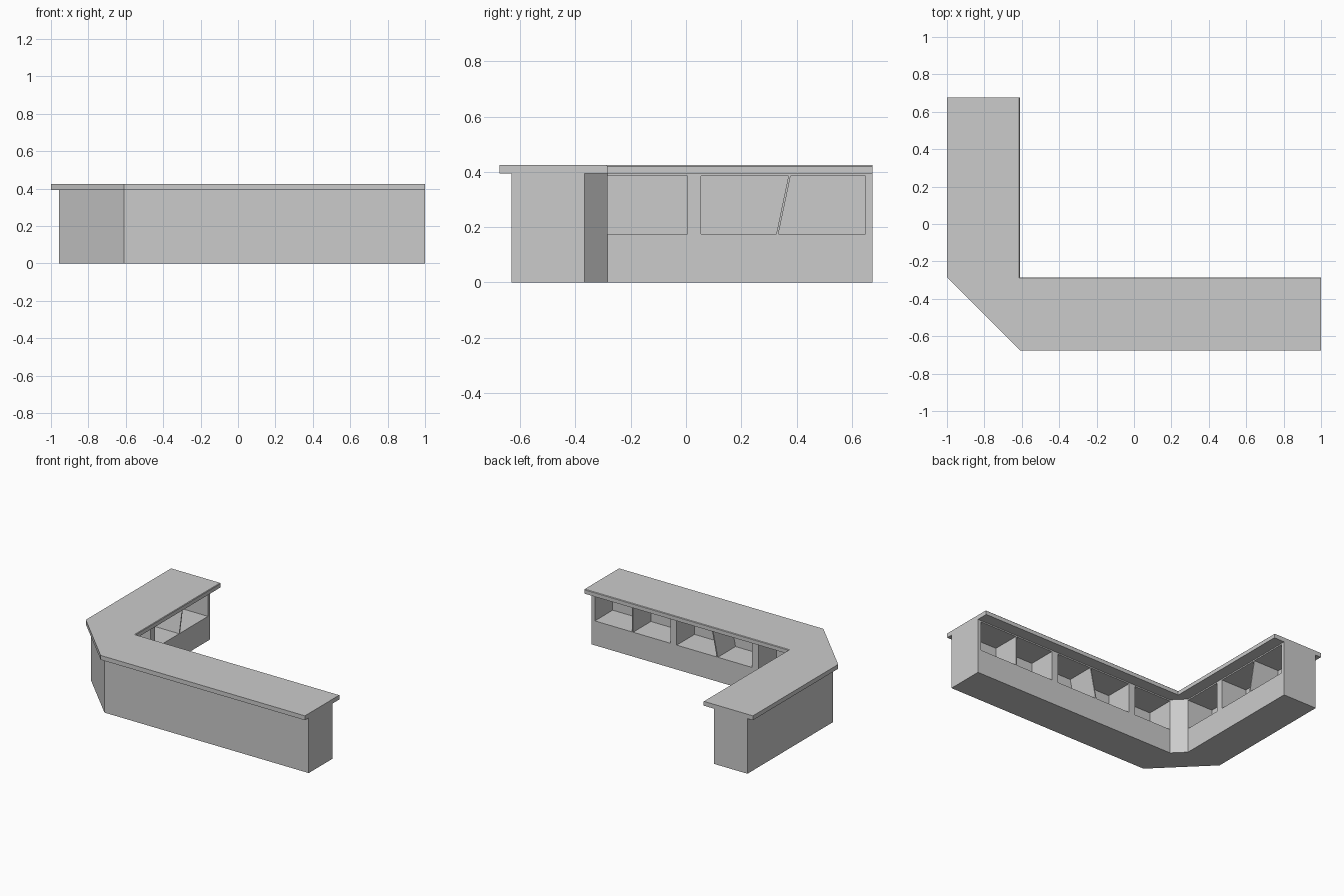
import bpy
import bmesh

cube = bpy.data.objects.get("Cube")
if cube:
    bpy.data.objects.remove(cube, do_unlink=True)

grey = bpy.data.materials.new("light_grey")
grey.use_nodes = True
colour = (0.6, 0.6, 0.6, 1)
grey.diffuse_color = colour
grey.node_tree.nodes["Principled BSDF"].inputs["Base Color"].default_value = colour


def add_object(name, bm):
    bmesh.ops.recalc_face_normals(bm, faces=bm.faces)
    mesh = bpy.data.meshes.new(name)
    bm.to_mesh(mesh)
    bm.free()
    mesh.materials.append(grey)
    obj = bpy.data.objects.new(name, mesh)
    bpy.context.collection.objects.link(obj)
    return obj


def extrude(bm, points, offset):
    """Closed prism from a polygon swept along an offset."""
    face = bm.faces.new([bm.verts.new(p) for p in points])
    new = bmesh.ops.extrude_face_region(bm, geom=[face], use_keep_orig=True)["geom"]
    verts = [g for g in new if isinstance(g, bmesh.types.BMVert)]
    bmesh.ops.translate(bm, verts=verts, vec=offset)


# Shared plan positions
END_X, END_Y = 1.0, 0.675
CORNER_X, CORNER_Y = -0.61, -0.285
UNDER, TOP = 0.393, 0.424


def counter_outline(outer_x, outer_y, inner):
    """L-shaped plan with a cut outer corner and the given inner corner points."""
    return ([(outer_x, END_Y), (outer_x, CORNER_Y), (CORNER_X, outer_y),
             (END_X, outer_y), (END_X, inner[0][1])]
            + inner + [(inner[-1][0], END_Y)])


# Base cabinet, with a diagonal post in the inner corner
FACE_X, FACE_Y = -0.692, -0.367
bm = bmesh.new()
plan = counter_outline(-0.957, -0.632, [(CORNER_X, FACE_Y), (FACE_X, CORNER_Y)])
extrude(bm, [(x, y, 0) for x, y in plan], (0, 0, UNDER))
base = add_object("base_cabinet", bm)

# Compartments: (low side bottom, low side top, high side bottom, high side top)
FLOOR, CEILING, DEPTH, PROUD = 0.174, 0.384, 0.2, 0.02
HALF, LEAN = 0.004, 0.022


def bay(start, end, lean=None):
    """Compartments of one bay, split by a thin divider when lean is given."""
    if lean is None:
        return [(start, start, end, end)]
    mid = (start + end) / 2
    low, high = mid - lean, mid + lean
    return [(start, start, low - HALF, high - HALF),
            (low + HALF, high + HALF, end, end)]


long_wing = bay(CORNER_X + 0.001, -0.315) + bay(-0.265, 0.33, LEAN) + bay(0.38, 0.975, 0)
short_wing = bay(CORNER_Y + 0.001, 0.005) + bay(0.055, 0.65, LEAN)

bm = bmesh.new()
for a, b, c, d in long_wing:
    y = FACE_Y + PROUD
    extrude(bm, [(a, y, FLOOR), (b, y, CEILING), (d, y, CEILING), (c, y, FLOOR)],
            (0, -DEPTH - PROUD, 0))
for a, b, c, d in short_wing:
    x = FACE_X + PROUD
    extrude(bm, [(x, a, FLOOR), (x, b, CEILING), (x, d, CEILING), (x, c, FLOOR)],
            (-DEPTH - PROUD, 0, 0))
cutter = add_object("compartment_cutter", bm)
cutter.hide_render = True

cut = base.modifiers.new("compartments", 'BOOLEAN')
cut.operation = 'DIFFERENCE'
cut.solver = 'EXACT'
cut.object = cutter
bpy.context.view_layer.objects.active = base
bpy.ops.object.modifier_apply(modifier=cut.name)
bpy.data.objects.remove(cutter, do_unlink=True)

# Countertop, overhanging both long sides
bm = bmesh.new()
plan = counter_outline(-END_X, -END_Y, [(CORNER_X, CORNER_Y)])
extrude(bm, [(x, y, UNDER) for x, y in plan], (0, 0, TOP - UNDER))

# Small eased edge along the inner top side
inner_edges = []
for edge in bm.edges:
    u, v = (vert.co for vert in edge.verts)
    on_top = min(u.z, v.z) > TOP - 0.001
    along_x = all(abs(p.y - CORNER_Y) < 0.001 and p.x > -0.7 for p in (u, v))
    along_y = all(abs(p.x - CORNER_X) < 0.001 and p.y > -0.3 for p in (u, v))
    if on_top and (along_x or along_y):
        inner_edges.append(edge)
bmesh.ops.bevel(bm, geom=inner_edges, offset=0.004, segments=1, affect='EDGES')
add_object("countertop", bm)
